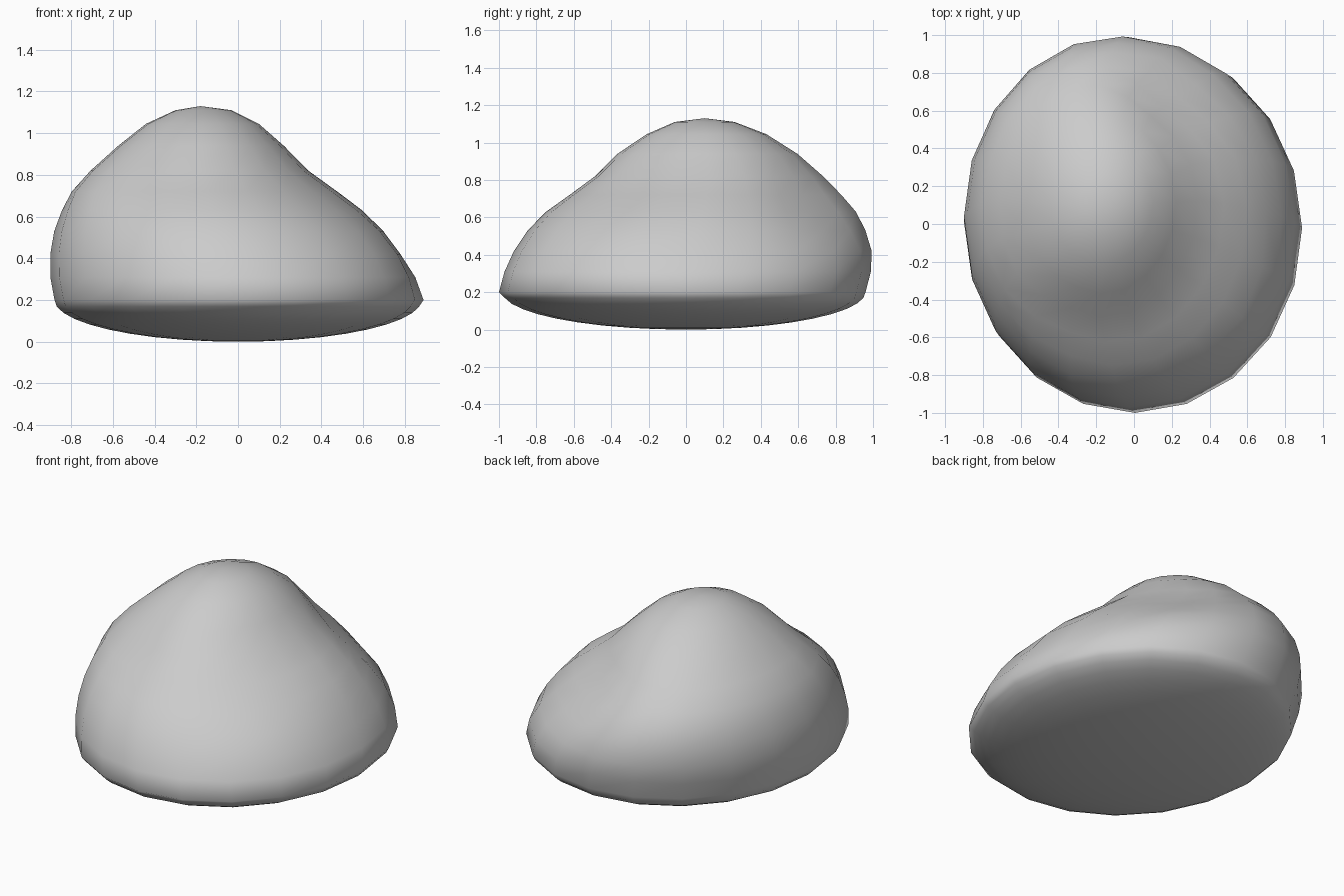
import bpy, bmesh
from math import sin, cos, pi, exp, radians

if "Cube" in bpy.data.objects:
    bpy.data.objects.remove(bpy.data.objects["Cube"])

SIDES = 20

# Upper rings: height, x min, x max, y min, y max
UPPER = [
    (0.20, -0.88, 0.89, -1.00, 0.96),
    (0.31, -0.90, 0.85, -0.97, 0.99),
    (0.42, -0.90, 0.78, -0.92, 1.00),
    (0.53, -0.88, 0.70, -0.85, 0.98),
    (0.63, -0.84, 0.60, -0.76, 0.94),
    (0.72, -0.79, 0.48, -0.64, 0.86),
    (0.82, -0.70, 0.34, -0.50, 0.75),
    (0.94, -0.57, 0.22, -0.37, 0.60),
    (1.045, -0.44, 0.10, -0.21, 0.43),
    (1.11, -0.30, -0.03, -0.06, 0.26),
]
PEAK = (-0.18, 0.10, 1.13)


def bump(v, centre, width):
    return exp(-((v - centre) / width) ** 2)


def swell(a, z):
    # Hollow on the back right shoulder, faint one in front, fuller left and right front
    back = 0.17 * bump(a, radians(54), radians(30)) * bump(z, 0.69, 0.21)
    front = 0.05 * bump(a, radians(252), radians(22)) * bump(z, 0.76, 0.17)
    left = 0.05 * bump(a, radians(208), radians(25)) * bump(z, 0.82, 0.2)
    right = 0.05 * bump(a, radians(325), radians(25)) * bump(z, 0.45, 0.16)
    return 1 - back - front + left + right


def ring(bm, z, x0, x1, y0, y1):
    cx, cy, rx, ry = (x0 + x1) / 2, (y0 + y1) / 2, (x1 - x0) / 2, (y1 - y0) / 2
    out = []
    for i in range(SIDES):
        a = 2 * pi * i / SIDES
        k = swell(a, z)
        out.append(bm.verts.new((cx + rx * k * cos(a), cy + ry * k * sin(a), z)))
    return out


bm = bmesh.new()
rings = []

# Shallow bowl-shaped underside
for n in range(1, 10):
    t = radians(9 * n)
    r = sin(t)
    rings.append(ring(bm, 0.2 * (1 - cos(t)), -0.88 * r, 0.88 * r, -0.98 * r, 0.96 * r))

# Leaning mound
for row in UPPER:
    rings.append(ring(bm, *row))

for lo, hi in zip(rings, rings[1:]):
    for i in range(SIDES):
        j = (i + 1) % SIDES
        bm.faces.new((lo[i], lo[j], hi[j], hi[i]))

# Close both poles
bottom, top = bm.verts.new((0, 0, 0)), bm.verts.new(PEAK)
for i in range(SIDES):
    j = (i + 1) % SIDES
    bm.faces.new((bottom, rings[0][j], rings[0][i]))
    bm.faces.new((top, rings[-1][i], rings[-1][j]))

for f in bm.faces:
    f.smooth = True
bmesh.ops.recalc_face_normals(bm, faces=bm.faces)
mesh = bpy.data.meshes.new("boulder")
bm.to_mesh(mesh)
bm.free()
bpy.context.collection.objects.link(bpy.data.objects.new("boulder", mesh))
